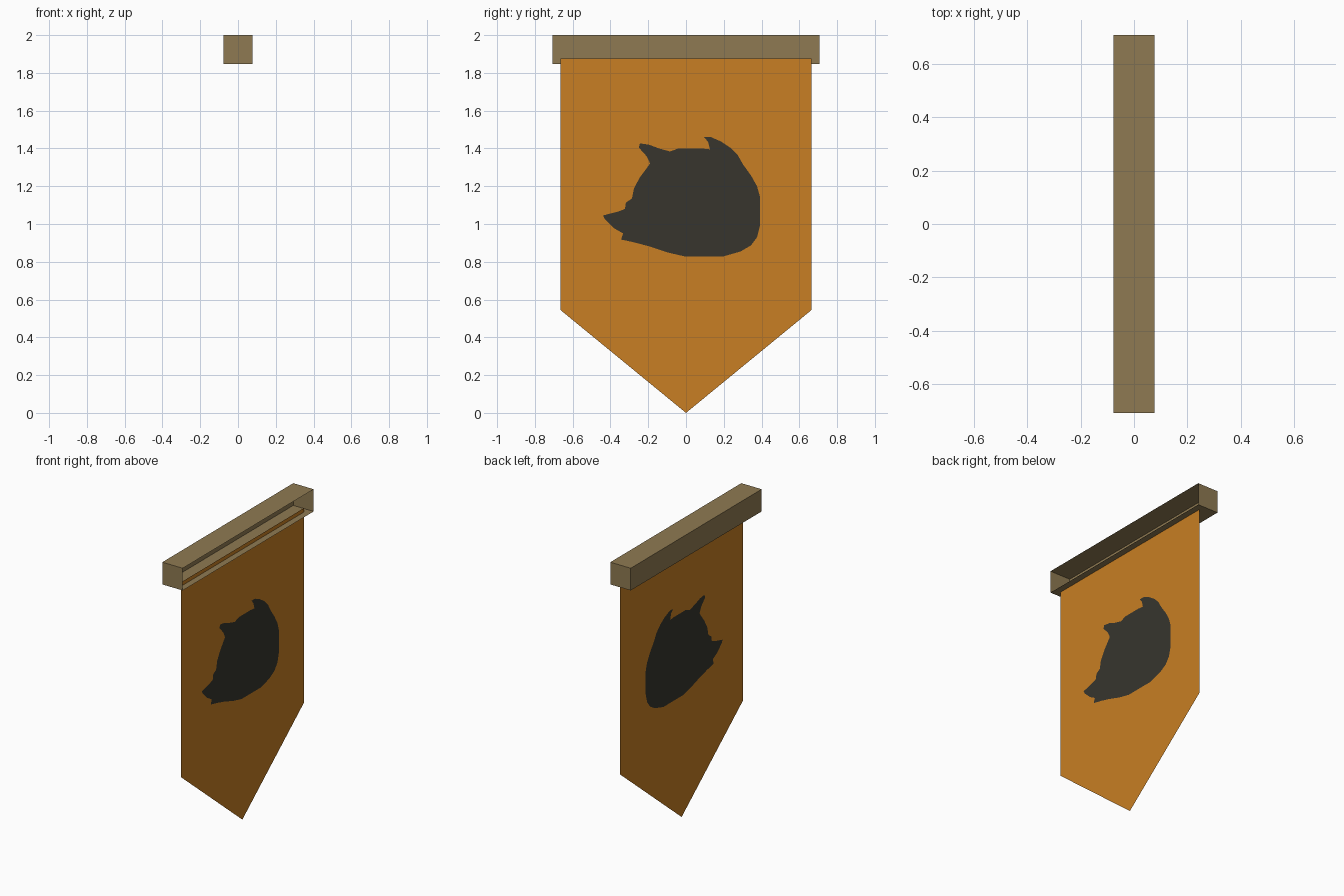
import bpy, bmesh

if "Cube" in bpy.data.objects:
    bpy.data.objects.remove(bpy.data.objects["Cube"])


def material(name, rgb):
    m = bpy.data.materials.new(name)
    m.diffuse_color = (*rgb, 1)
    m.use_nodes = True
    m.node_tree.nodes["Principled BSDF"].inputs["Base Color"].default_value = m.diffuse_color
    return m


ORANGE = material("orange cloth", (0.578, 0.210, 0.017))
DARK = material("charcoal paint", (0.038, 0.036, 0.027))
WOOD = material("tan wood", (0.275, 0.195, 0.084))


def finish(name, bm, mat):
    mesh = bpy.data.meshes.new(name)
    bm.to_mesh(mesh)
    bm.free()
    mesh.materials.append(mat)
    ob = bpy.data.objects.new(name, mesh)
    bpy.context.collection.objects.link(ob)
    return ob


def sheet(bm, outline, x, flip=False):
    """Flat face at a given x from (y, z) points, facing +x (or -x)."""
    face = bm.faces.new([bm.verts.new((x, y, z)) for y, z in outline])
    face.normal_update()
    if (face.normal.x < 0) != flip:
        face.normal_flip()


# hanging beam: a box with its +x side left open
bm = bmesh.new()
bmesh.ops.create_cube(bm, size=1)
for v in bm.verts:
    v.co = (v.co.x * 0.154, v.co.y * 1.414, 1.924 + v.co.z * 0.152)
bm.normal_update()
bmesh.ops.delete(bm, geom=[f for f in bm.faces if f.normal.x > 0.9], context='FACES_ONLY')
finish("hanging_beam", bm, WOOD)

# pointed cloth, a single sheet whose top sits inside the beam
CLOTH_X = 0.033
bm = bmesh.new()
sheet(bm, [(-0.665, 1.875), (-0.665, 0.545), (0, 0), (0.665, 0.545), (0.665, 1.875)], CLOTH_X)
finish("cloth", bm, ORANGE)

# painted silhouette, shown on both sides of the cloth
emblem = [
    (-0.44, 1.045), (-0.355, 1.067), (-0.323, 1.08), (-0.318, 1.114), (-0.286, 1.135),
    (-0.275, 1.19), (-0.244, 1.247), (-0.19, 1.32), (-0.207, 1.357), (-0.25, 1.405),
    (-0.244, 1.427), (-0.196, 1.42), (-0.143, 1.4), (-0.085, 1.384), (-0.04, 1.4),
    (0.085, 1.4), (0.127, 1.395), (0.117, 1.435), (0.095, 1.46), (0.132, 1.46),
    (0.185, 1.437), (0.233, 1.405), (0.275, 1.363), (0.302, 1.315), (0.344, 1.257),
    (0.376, 1.2), (0.393, 1.14), (0.393, 0.998), (0.376, 0.93), (0.344, 0.887),
    (0.29, 0.855), (0.2, 0.829), (-0.01, 0.829), (-0.1, 0.85), (-0.196, 0.882),
    (-0.275, 0.903), (-0.344, 0.918), (-0.333, 0.95), (-0.38, 0.977), (-0.43, 1.025),
]
bm = bmesh.new()
sheet(bm, emblem, CLOTH_X + 0.002)
sheet(bm, emblem, CLOTH_X - 0.002, flip=True)
finish("painted_silhouette", bm, DARK)
